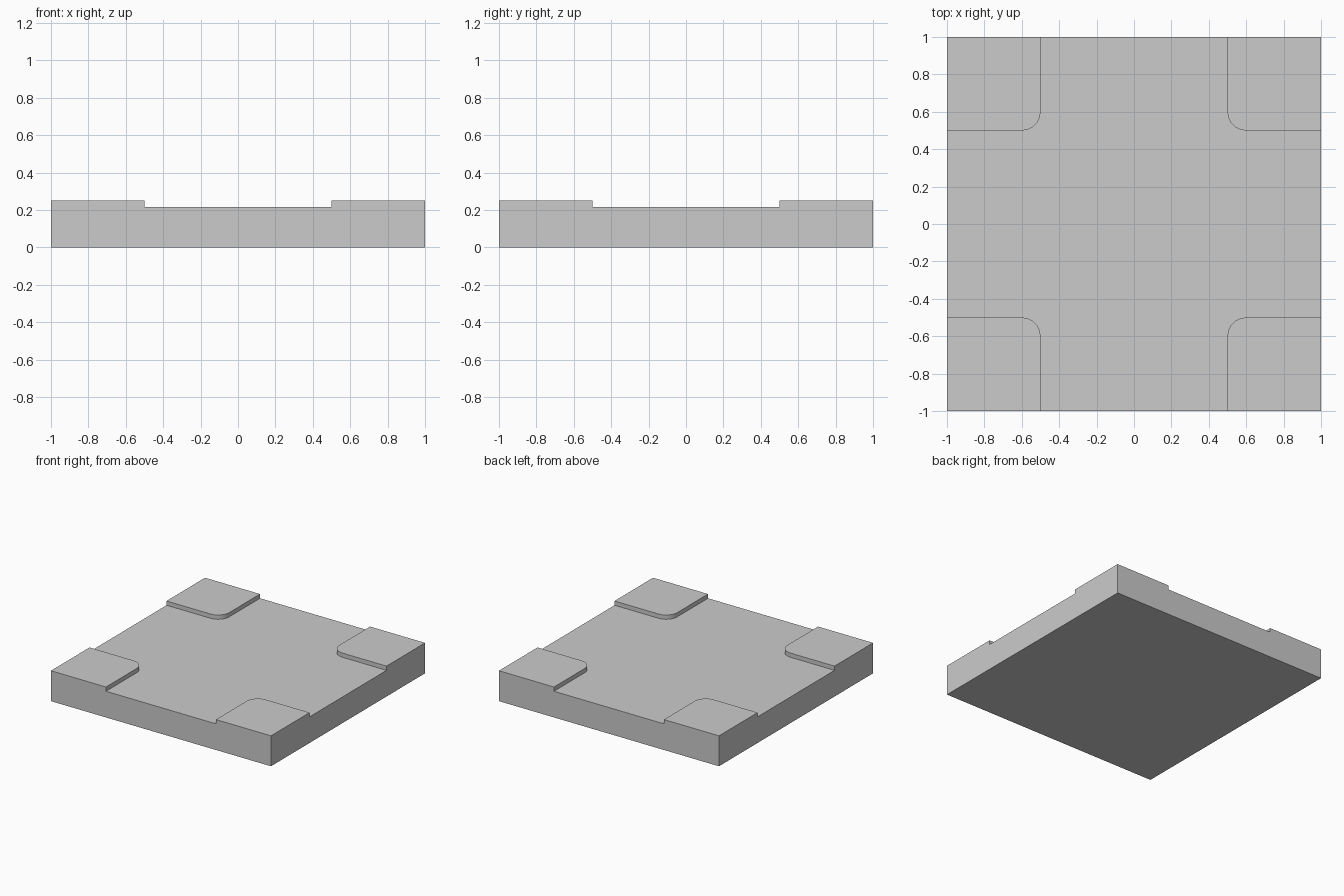
import bpy, bmesh, math
from mathutils import Matrix, Vector

if "Cube" in bpy.data.objects:
    bpy.data.objects.remove(bpy.data.objects["Cube"])

HALF, TOP, ROAD = 1.0, 0.25, 0.215   # tile half width, pavement height, road height
EDGE, RADIUS, STEPS = 0.5, 0.1, 8    # road half width, kerb corner radius


def prism(name, outline, z0, z1):
    """Extrude a closed plan outline between two heights."""
    bm = bmesh.new()
    face = bm.faces.new([bm.verts.new((x, y, z0)) for x, y in outline])
    ext = bmesh.ops.extrude_face_region(bm, geom=[face])
    top = [v for v in ext["geom"] if isinstance(v, bmesh.types.BMVert)]
    bmesh.ops.translate(bm, verts=top, vec=(0, 0, z1 - z0))
    bmesh.ops.recalc_face_normals(bm, faces=bm.faces)
    mesh = bpy.data.meshes.new(name)
    bm.to_mesh(mesh)
    bm.free()
    obj = bpy.data.objects.new(name, mesh)
    bpy.context.collection.objects.link(obj)
    return obj


# Square slab
square = [(-HALF, -HALF), (HALF, -HALF), (HALF, HALF), (-HALF, HALF)]
tile = prism("crossroads_tile", square, 0, TOP)

# Cross-shaped road outline: one rounded kerb corner, turned four times
c = EDGE + RADIUS
corner = [(HALF + 0.1, EDGE)]
for i in range(STEPS + 1):
    a = math.radians(270 - 90 * i / STEPS)
    corner.append((c + RADIUS * math.cos(a), c + RADIUS * math.sin(a)))
corner.append((EDGE, HALF + 0.1))
cross = []
for k in range(4):
    rot = Matrix.Rotation(k * math.pi / 2, 2)
    cross += [tuple(rot @ Vector(p)) for p in corner]
cutter = prism("road_cutter", cross, ROAD, TOP + 0.1)
cutter.hide_render = True

# Sink the road into the slab, leaving four raised pavement corners
cut = tile.modifiers.new("road_recess", "BOOLEAN")
cut.operation, cut.solver, cut.object = "DIFFERENCE", "EXACT", cutter
bpy.context.view_layer.objects.active = tile
tile.select_set(True)
bpy.ops.object.modifier_apply(modifier=cut.name)
bpy.data.objects.remove(cutter)

# Smooth only the rounded kerbs
bpy.ops.object.shade_smooth_by_angle(angle=math.radians(30))
